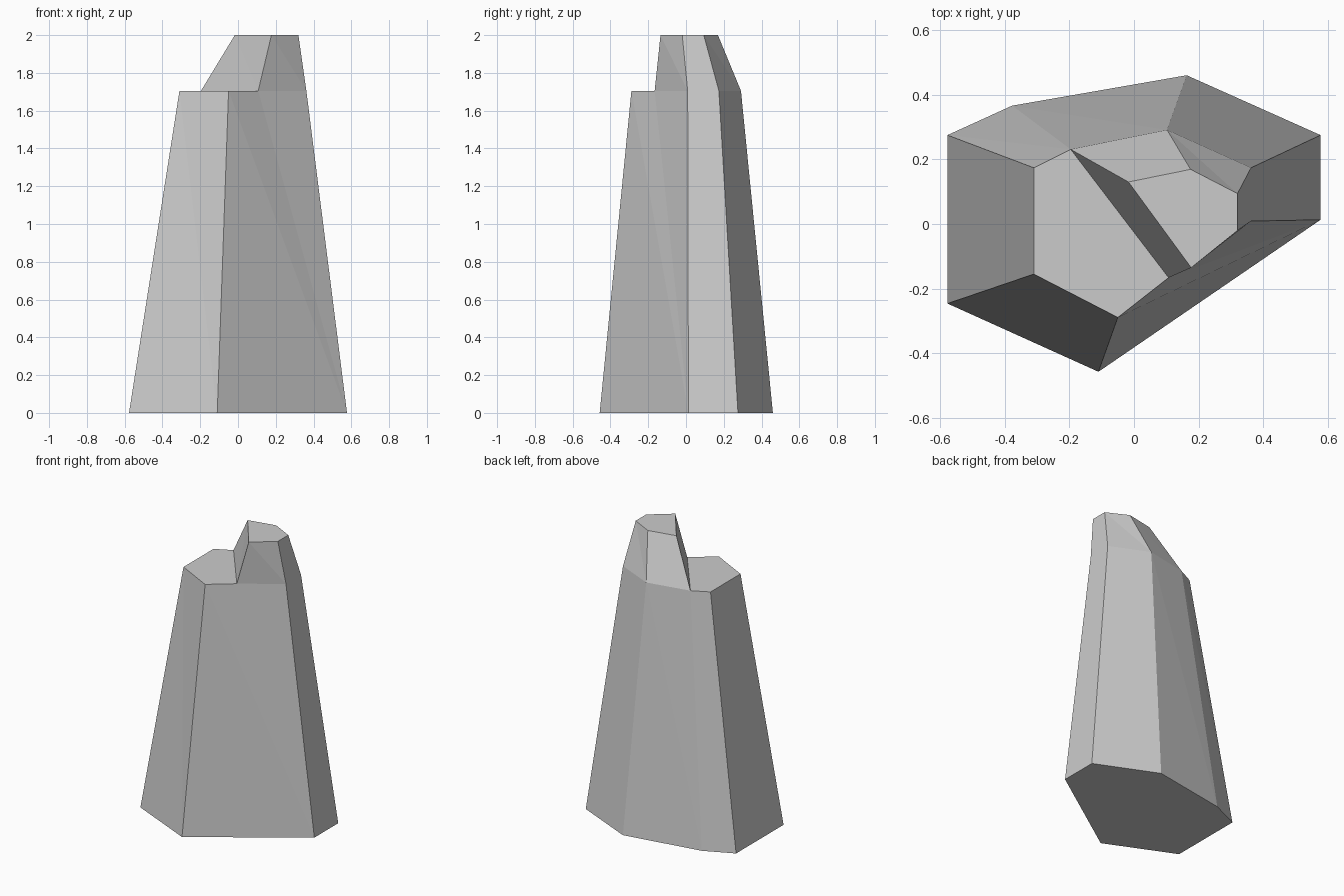
import bpy
import bmesh

if "Cube" in bpy.data.objects:
    bpy.data.objects.remove(bpy.data.objects["Cube"])

bm = bmesh.new()


def ring(points, z):
    return [bm.verts.new((x, y, z)) for x, y in points]


def bridge(lower, upper):
    """Flat triangles between two closed loops; repeated corners make fans."""
    n = len(lower)
    for i in range(n):
        j = (i + 1) % n
        for tri in ((lower[i], lower[j], upper[i]), (lower[j], upper[j], upper[i])):
            if len(set(tri)) == 3:
                bm.faces.new(tri)


# Outlines, counter-clockwise from the back left corner
foot = ring([(-0.577, 0.275), (-0.577, -0.246), (-0.11, -0.457), (0.577, 0.013),
             (0.577, 0.275), (0.163, 0.46), (-0.377, 0.366)], 0)
shoulder = ring([(-0.31, 0.174), (-0.31, -0.155), (-0.05, -0.289), (0.107, -0.166),
                 (0.362, 0.009), (0.362, 0.174), (0.102, 0.291), (-0.196, 0.231)], 1.705)
peak = ring([(-0.017, 0.13), (0.177, -0.135), (0.32, -0.02), (0.32, 0.094), (0.175, 0.169)], 2)

# Tapered lower column
bm.faces.new(foot[::-1])
bridge([foot[i] for i in (0, 1, 2, 3, 3, 4, 5, 6)], shoulder)

# Flat ledge on the left and raised block on the right
bm.faces.new([shoulder[i] for i in (0, 1, 2, 3, 7)])
bridge([shoulder[i] for i in (7, 3, 4, 5, 6)], peak)
bm.faces.new(peak)

bmesh.ops.recalc_face_normals(bm, faces=bm.faces)
mesh = bpy.data.meshes.new("rock_pillar")
bm.to_mesh(mesh)
bm.free()
bpy.context.collection.objects.link(bpy.data.objects.new("rock_pillar", mesh))
